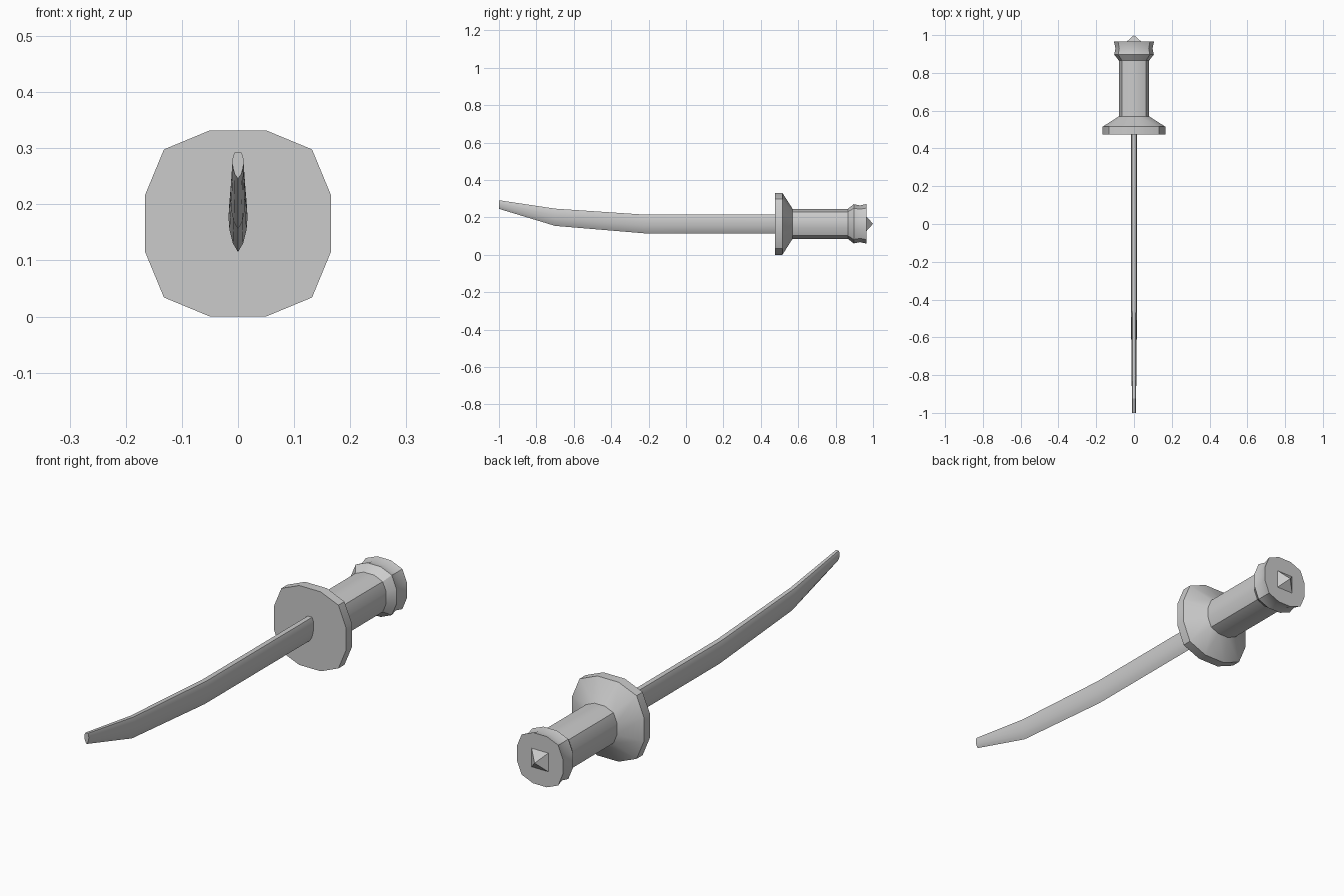
import bpy, bmesh, math

if "Cube" in bpy.data.objects:
    bpy.data.objects.remove(bpy.data.objects["Cube"])

ZC = 0.166  # height of the handle axis


def loft(name, rings):
    """Skin a list of equal-length point rings and cap both ends."""
    bm = bmesh.new()
    loops = [[bm.verts.new(p) for p in ring] for ring in rings]
    n = len(loops[0])
    for a, b in zip(loops, loops[1:]):
        for i in range(n):
            j = (i + 1) % n
            bm.faces.new((a[i], a[j], b[j], b[i]))
    bm.faces.new(loops[0])
    bm.faces.new(loops[-1])
    bmesh.ops.recalc_face_normals(bm, faces=bm.faces)
    mesh = bpy.data.meshes.new(name)
    bm.to_mesh(mesh)
    bm.free()
    obj = bpy.data.objects.new(name, mesh)
    bpy.context.collection.objects.link(obj)
    bpy.ops.object.select_all(action='DESELECT')
    obj.select_set(True)
    bpy.context.view_layer.objects.active = obj
    bpy.ops.object.shade_smooth_by_angle(angle=math.radians(30))
    return obj


# Twelve-sided rounded-square outline shared by guard, grip and pommel
quarter = [(1, 0.3), (0.795, 0.795), (0.3, 1)]
outline = []
for k in range(4):
    c, s = round(math.cos(k * math.pi / 2)), round(math.sin(k * math.pi / 2))
    outline += [(c * x - s * z, s * x + c * z) for x, z in quarter]


def turned(name, profile):
    """Sweep the outline along y through (y, half width) stations."""
    return loft(name, [[(x * r, y, ZC + z * r) for x, z in outline] for y, r in profile])


turned("guard", [(0.475, 0.166), (0.515, 0.166), (0.57, 0.08)])
turned("grip", [(0.565, 0.08), (0.877, 0.08)])
turned("pommel", [(0.865, 0.08), (0.897, 0.105), (0.93, 0.098), (0.965, 0.106)])

# Small square pyramid on the pommel end
bpy.ops.mesh.primitive_cone_add(vertices=4, radius1=0.04 * math.sqrt(2), radius2=0,
                                depth=0.036, location=(0, 0.982, ZC))
stud = bpy.context.object
stud.name = "pommel_stud"
for v in stud.data.vertices:
    x, y, z = v.co
    a = math.pi / 4
    v.co = (x * math.cos(a) - y * math.sin(a), z, -(x * math.sin(a) + y * math.cos(a)))

# Blade: sharp lower edge, bulging sides, narrow flat spine
half = [(0.55, 0.16), (0.9, 0.4), (1, 0.62), (0.92, 0.85), (0.6, 1)]
section = [(0, 0)] + half + [(-x, t) for x, t in reversed(half)]
stations = [  # y, edge height, spine height, half thickness
    (0.48, 0.115, 0.215, 0.017),
    (-0.22, 0.115, 0.215, 0.017),
    (-0.70, 0.155, 0.247, 0.014),
    (-1.0, 0.246, 0.292, 0.01),
]
loft("blade", [[(x * w, y, lo + t * (hi - lo)) for x, t in section]
               for y, lo, hi, w in stations])
